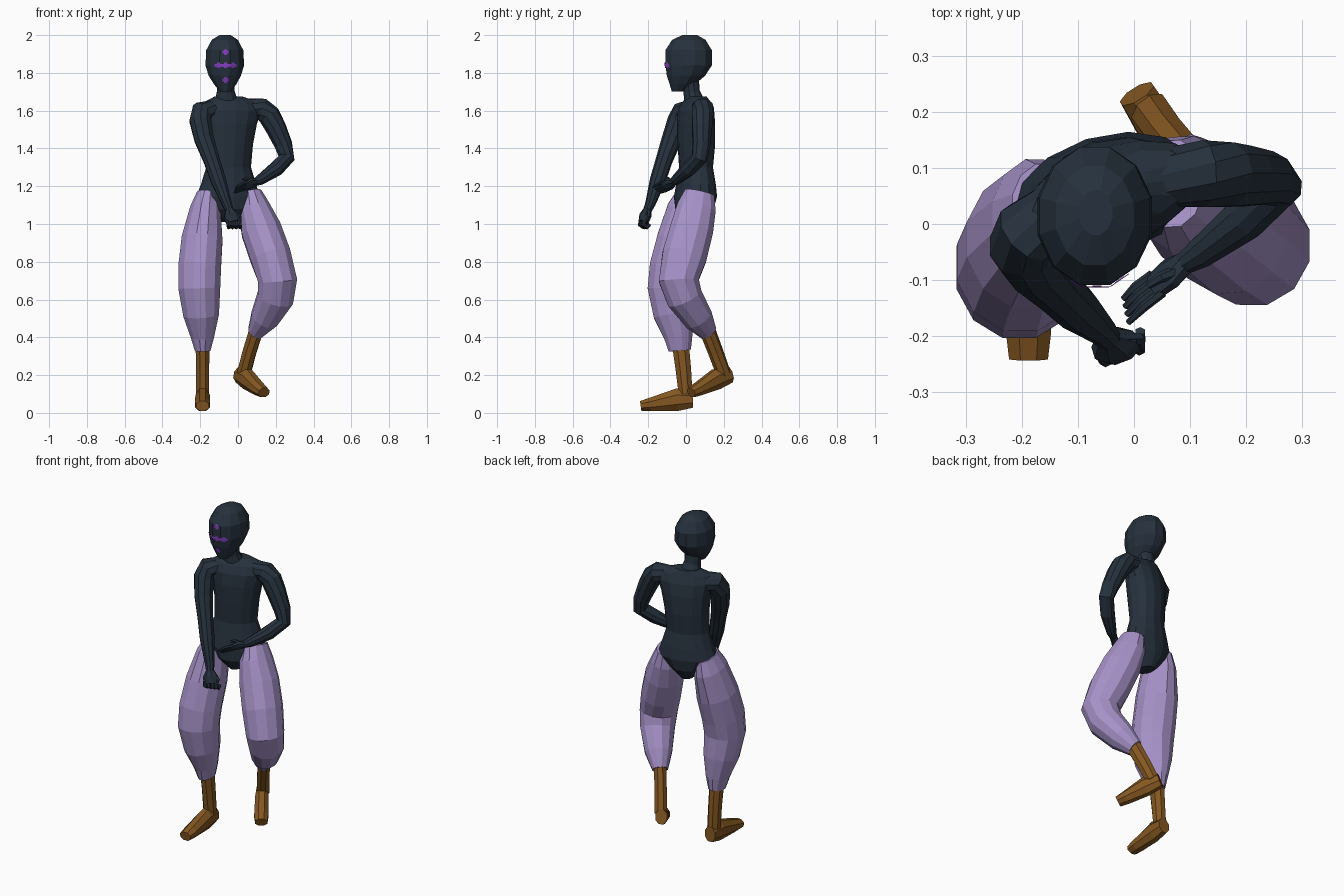
import bpy, bmesh, math
from mathutils import Vector
from mathutils.bvhtree import BVHTree


def material(name, rgb):
    m = bpy.data.materials.new(name)
    lin = [(c / 255 / 12.92) if c < 10 else ((c / 255 + 0.055) / 1.055) ** 2.4 for c in rgb]
    m.diffuse_color = (*lin, 1)
    return m


DARK = material("dark slate", (38, 49, 61))
LILAC = material("lilac cloth", (166, 146, 200))
BROWN = material("brown leather", (132, 87, 33))
VIOLET = material("violet marking", (136, 62, 196))


def finish(bm, name, mat):
    me = bpy.data.meshes.new(name)
    bm.to_mesh(me)
    bm.free()
    me.materials.append(mat)
    ob = bpy.data.objects.new(name, me)
    bpy.context.collection.objects.link(ob)
    return ob


def tube(name, stations, mat, sides=10, ref=(1, 0, 0), flat_rings=False):
    """Loft elliptical rings (x, y, z, r_side[, r_depth]) along a path, with capped ends."""
    bm = bmesh.new()
    pts = [Vector(s[:3]) for s in stations]
    grow = 1 / math.cos(math.pi / sides) ** 0.5
    rings = []
    for i, s in enumerate(stations):
        a = (pts[i] - pts[i - 1]).normalized() if i else Vector()
        b = (pts[i + 1] - pts[i]).normalized() if i < len(pts) - 1 else Vector()
        t = Vector((0, 0, -1)) if flat_rings else (a + b).normalized()
        u = Vector(ref)
        u = (u - t * u.dot(t)).normalized()
        v = t.cross(u)
        ru, rv = s[3] * grow, s[-1] * grow
        ring = []
        for k in range(sides):
            ang = 2 * math.pi * (k + 0.5) / sides
            ring.append(bm.verts.new(pts[i] + u * ru * math.cos(ang) + v * rv * math.sin(ang)))
        rings.append(ring)
    for r0, r1 in zip(rings, rings[1:]):
        for k in range(sides):
            n = (k + 1) % sides
            bm.faces.new((r0[k], r0[n], r1[n], r1[k]))
    bm.faces.new(rings[0])
    bm.faces.new(rings[-1])
    bmesh.ops.recalc_face_normals(bm, faces=bm.faces)
    return finish(bm, name, mat)


# Head: stacked level rings from crown to chin
head = tube("head", [
    (-0.068, 0.020, 2.000, 0.030, 0.040), (-0.070, 0.015, 1.975, 0.070, 0.090),
    (-0.070, 0.014, 1.920, 0.100, 0.125), (-0.070, 0.014, 1.840, 0.104, 0.125),
    (-0.070, 0.000, 1.785, 0.087, 0.103), (-0.068, -0.020, 1.740, 0.060, 0.068),
    (-0.067, -0.042, 1.702, 0.030, 0.034)], DARK, 12, flat_rings=True)

# Neck and twisted torso, tapering to the crotch
TWIST = (math.cos(0.31), math.sin(0.31), 0)
tube("neck", [(-0.066, 0.020, 1.80, 0.048, 0.045), (-0.065, 0.030, 1.70, 0.048, 0.042),
              (-0.062, 0.045, 1.64, 0.065, 0.055)], DARK, 10)
tube("torso", [
    (-0.050, 0.060, 1.675, 0.075, 0.045), (-0.035, 0.055, 1.645, 0.150, 0.065),
    (-0.035, 0.053, 1.600, 0.165, 0.085), (-0.040, 0.053, 1.530, 0.142, 0.095),
    (-0.045, 0.055, 1.420, 0.125, 0.095), (-0.050, 0.053, 1.300, 0.120, 0.085),
    (-0.050, 0.053, 1.210, 0.148, 0.098), (-0.053, 0.050, 1.145, 0.172, 0.105),
    (-0.050, 0.045, 1.080, 0.110, 0.100), (-0.045, 0.045, 1.010, 0.038, 0.055)],
    DARK, 14, TWIST, True)

# Arms: one hangs across the front, the other bends to the belly
tube("right_arm", [
    (-0.110, 0.035, 1.605, 0.055), (-0.190, -0.015, 1.592, 0.060), (-0.200, -0.040, 1.545, 0.058),
    (-0.180, -0.075, 1.450, 0.052), (-0.140, -0.115, 1.340, 0.044), (-0.103, -0.150, 1.230, 0.041),
    (-0.060, -0.188, 1.110, 0.027), (-0.045, -0.205, 1.070, 0.022)], DARK, 10)
tube("left_arm", [
    (0.030, 0.080, 1.615, 0.050), (0.125, 0.090, 1.610, 0.058), (0.165, 0.088, 1.575, 0.058),
    (0.200, 0.085, 1.510, 0.054), (0.240, 0.082, 1.420, 0.047), (0.258, 0.070, 1.350, 0.042),
    (0.200, 0.012, 1.290, 0.040), (0.120, -0.050, 1.235, 0.028), (0.090, -0.070, 1.220, 0.020)],
    DARK, 10, (1, -1, 0))

# Hands: closed fist and open relaxed hand
tube("right_palm", [(-0.047, -0.203, 1.075, 0.022), (-0.036, -0.215, 1.045, 0.042, 0.030),
                    (-0.025, -0.225, 1.010, 0.040, 0.024)], DARK, 8, (1, 0.3, 0))
tube("left_palm", [(0.092, -0.068, 1.221, 0.020), (0.065, -0.088, 1.212, 0.034, 0.018),
                   (0.035, -0.112, 1.200, 0.030, 0.014)], DARK, 8, (0.4, -0.5, 0.8))
for i in range(4):
    f = i - 1.5
    x, y = -0.025 + f * 0.020, -0.228 + f * 0.007
    tube("right_finger", [(x, y, 1.020, 0.010), (x + 0.004, y - 0.006, 0.995, 0.011),
                          (x + 0.006, y + 0.012, 0.982, 0.010), (x + 0.006, y + 0.026, 1.000, 0.009)],
         DARK, 6)
    tube("left_finger", [(0.042 + f * 0.006, -0.106 - f * 0.010, 1.203 + f * 0.012, 0.009),
                         (0.010 + f * 0.005, -0.130 - f * 0.012, 1.193 + f * 0.012, 0.008),
                         (-0.015 + f * 0.003, -0.155 - f * 0.014, 1.180 + f * 0.010, 0.005)],
         DARK, 6, (0, 0, 1))
tube("right_thumb", [(-0.020, -0.205, 1.060, 0.012), (0.008, -0.205, 1.035, 0.011),
                     (0.010, -0.220, 1.010, 0.009)], DARK, 6, (0, 1, 0))
tube("left_thumb", [(0.075, -0.085, 1.225, 0.011), (0.048, -0.095, 1.240, 0.009),
                    (0.025, -0.110, 1.235, 0.006)], DARK, 6, (0, 0, 1))

# Baggy trouser legs gathered at the shins
tube("right_trouser_leg", [
    (-0.160, 0.030, 1.160, 0.058, 0.080), (-0.172, 0.010, 1.080, 0.082, 0.110),
    (-0.190, -0.030, 0.920, 0.110, 0.125), (-0.203, -0.070, 0.770, 0.115, 0.125),
    (-0.205, -0.085, 0.660, 0.113, 0.120), (-0.195, -0.065, 0.520, 0.096, 0.108),
    (-0.188, -0.040, 0.400, 0.062, 0.076), (-0.187, -0.033, 0.330, 0.042, 0.060)], LILAC, 12)
tube("left_trouser_leg", [
    (0.068, 0.072, 1.165, 0.058, 0.080), (0.085, 0.055, 1.085, 0.085, 0.105),
    (0.122, 0.030, 0.970, 0.108, 0.116), (0.172, -0.008, 0.830, 0.110, 0.120),
    (0.210, -0.038, 0.700, 0.105, 0.108), (0.198, -0.008, 0.610, 0.098, 0.098),
    (0.140, 0.065, 0.500, 0.076, 0.080), (0.092, 0.118, 0.425, 0.043, 0.048)], LILAC, 12)

# Boots: narrow shafts and wedge-shaped feet
tube("right_boot_shaft", [(-0.188, -0.028, 0.350, 0.038, 0.046), (-0.187, -0.015, 0.240, 0.036, 0.043),
                          (-0.187, -0.002, 0.100, 0.036, 0.038)], BROWN, 8)
tube("right_boot_foot", [(-0.187, 0.036, 0.072, 0.036, 0.046), (-0.187, -0.045, 0.070, 0.040, 0.062),
                         (-0.188, -0.190, 0.044, 0.042, 0.037), (-0.188, -0.240, 0.037, 0.036, 0.027)],
     BROWN, 8)
tube("left_boot_shaft", [(0.096, 0.114, 0.435, 0.036, 0.043), (0.060, 0.158, 0.320, 0.035, 0.041),
                         (0.030, 0.200, 0.205, 0.036, 0.038)], BROWN, 8, (0.82, 0.57, 0))
tube("left_boot_foot", [(0.005, 0.232, 0.202, 0.034, 0.043), (0.050, 0.160, 0.178, 0.039, 0.056),
                        (0.112, 0.065, 0.126, 0.041, 0.036), (0.138, 0.027, 0.108, 0.035, 0.028)],
     BROWN, 8, (0.82, 0.57, 0))

# Face markings: thin patches laid on the front of the head
tree = BVHTree.FromPolygons([v.co for v in head.data.vertices],
                            [p.vertices[:] for p in head.data.polygons])


def patch(name, cx, cz, w, h, n=8):
    bm = bmesh.new()
    bmesh.ops.create_grid(bm, x_segments=n, y_segments=n, size=0.5)
    for v in bm.verts:
        x, z = cx + v.co.x * w, cz + v.co.y * h
        hit = tree.ray_cast(Vector((x, -1, z)), Vector((0, 1, 0)))[0]
        v.co = (x, (hit.y if hit else -0.1) - 0.004, z)
    for f in bm.faces:
        f.normal_update()
        if f.normal.y > 0:
            f.normal_flip()
    return finish(bm, name, VIOLET)


for name, x, z in (("forehead_mark", -0.066, 1.910), ("mouth_mark", -0.066, 1.762),
                   ("right_eye_mark", -0.104, 1.840), ("left_eye_mark", -0.026, 1.840),
                   ("brow_centre_mark", -0.066, 1.840)):
    patch(name, x, z, 0.030, 0.016)
    patch(name + "_upright", x, z, 0.016, 0.030)
patch("eye_band", -0.066, 1.840, 0.115, 0.015, 16)
